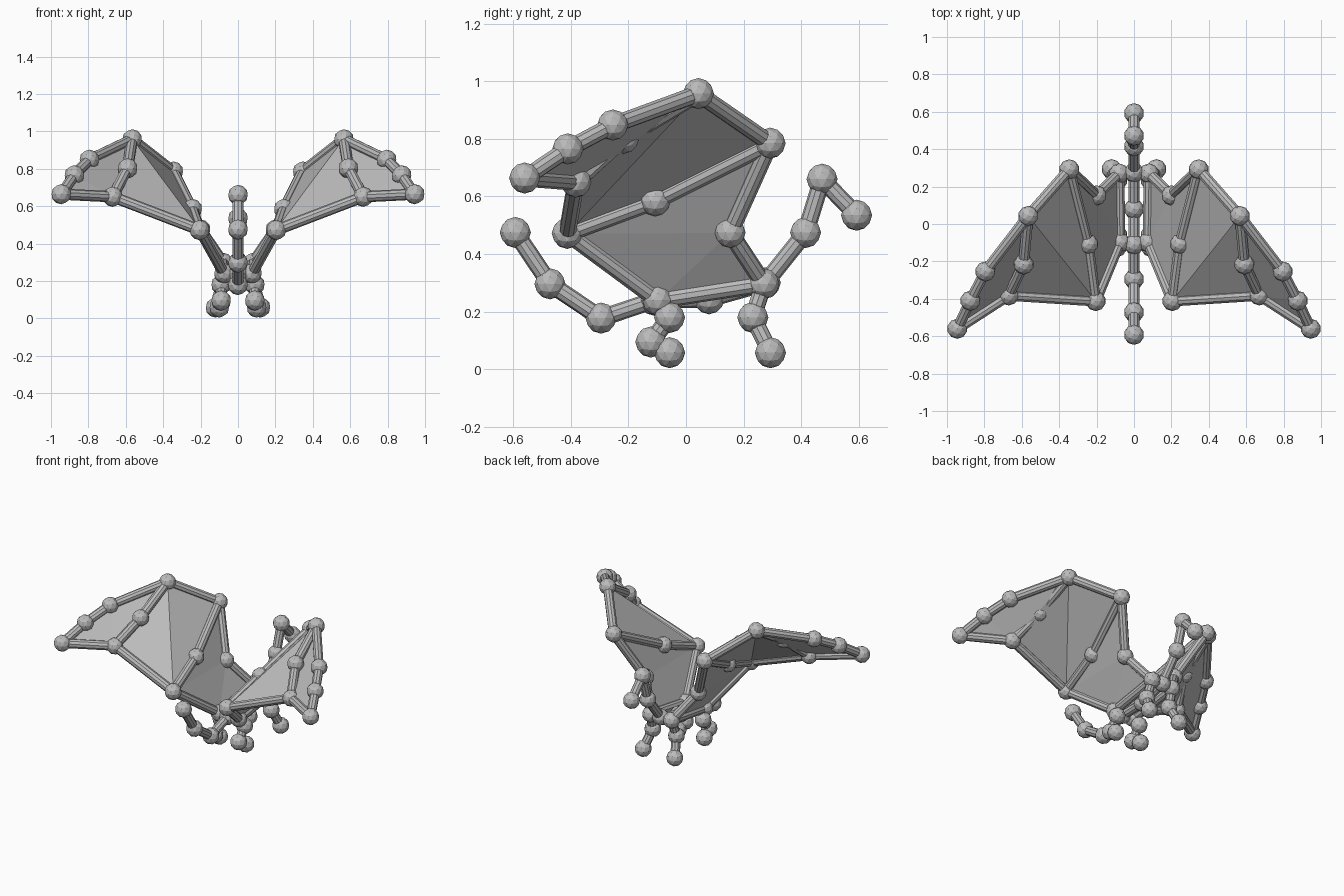
import bpy, bmesh
from mathutils import Vector, Matrix

if "Cube" in bpy.data.objects:
    bpy.data.objects.remove(bpy.data.objects["Cube"])

BALL, BONE = 0.054, 0.03

grey = bpy.data.materials.new("plain grey")
grey.diffuse_color = (0.5, 0.5, 0.5, 1)
grey.use_nodes = True
grey.node_tree.nodes["Principled BSDF"].inputs["Base Color"].default_value = grey.diffuse_color


def finish(name, bm):
    mesh = bpy.data.meshes.new(name)
    bm.to_mesh(mesh)
    bm.free()
    mesh.materials.append(grey)
    obj = bpy.data.objects.new(name, mesh)
    bpy.context.collection.objects.link(obj)
    return obj


def add_ball(bm, p, r=BALL):
    bmesh.ops.create_icosphere(bm, subdivisions=2, radius=r,
                               matrix=Matrix.Translation(p))


def add_bone(bm, a, b, r=BONE):
    a, b = Vector(a), Vector(b)
    d = b - a
    m = Matrix.Translation((a + b) / 2) @ d.to_track_quat('Z', 'Y').to_matrix().to_4x4()
    bmesh.ops.create_cone(bm, cap_ends=True, segments=10, radius1=r, radius2=r,
                          depth=d.length, matrix=m)


def flip(p, s):
    return Vector((p[0] * s, p[1], p[2]))


def chains(name, paths, s=1):
    """Balls at every joint, bones along each path."""
    bm = bmesh.new()
    seen = set()
    for path in paths:
        for p in path:
            if p not in seen:
                seen.add(p)
                add_ball(bm, flip(p, s))
        for a, b in zip(path, path[1:]):
            add_bone(bm, flip(a, s), flip(b, s))
    return finish(name, bm)


# Spine joints
pelvis, belly, chest = (0, -0.11, 0.24), (0, 0.08, 0.245), (0, 0.275, 0.30)
chains("body", [[pelvis, belly, chest]])
chains("neck_and_head", [[chest, (0, 0.415, 0.475), (0, 0.472, 0.66), (0, 0.592, 0.535)]])
chains("tail", [[pelvis, (0, -0.295, 0.178), (0, -0.472, 0.297), (0, -0.592, 0.475)]])

# Side joints (right side, mirrored by sign)
shoulder, hip = (0.08, 0.27, 0.297), (0.075, -0.098, 0.24)
root = (0.2, 0.153, 0.475)
elbow, wrist = (0.346, 0.292, 0.785), (0.566, 0.043, 0.957)
f1a, f1b, tip1 = (0.795, -0.254, 0.848), (0.875, -0.41, 0.765), (0.945, -0.56, 0.664)
m2, tip2 = (0.59, -0.216, 0.802), (0.67, -0.382, 0.65)
m3, tip3 = (0.245, -0.107, 0.585), (0.205, -0.412, 0.472)

for side, s in (("right", 1), ("left", -1)):
    # Legs
    chains(side + "_front_leg", [[chest, shoulder, (0.09, 0.232, 0.18), (0.12, 0.293, 0.058)]], s)
    chains(side + "_hind_leg", [[pelvis, hip, (0.09, -0.057, 0.18),
                                 (0.09, -0.122, 0.095), (0.1, -0.057, 0.058)]], s)
    # Wing frame: arm, fingers and trailing edge
    chains(side + "_wing_frame", [[shoulder, root, elbow, wrist, f1a, f1b, tip1, tip2, tip3, hip, shoulder],
                                  [wrist, m2, tip2], [elbow, m3, tip3]], s)
    # Wing skin panels
    bm = bmesh.new()
    for panel in ((shoulder, root, hip), (root, tip3, hip), (root, elbow, tip3),
                  (elbow, wrist, tip3), (wrist, tip2, tip3),
                  (wrist, f1a, tip2), (f1a, f1b, tip2), (f1b, tip1, tip2)):
        bm.faces.new([bm.verts.new(flip(p, s)) for p in panel])
    bmesh.ops.remove_doubles(bm, verts=bm.verts, dist=1e-5)
    bmesh.ops.recalc_face_normals(bm, faces=bm.faces)
    skin = finish(side + "_wing_skin", bm)
    mod = skin.modifiers.new("thickness", 'SOLIDIFY')
    mod.thickness, mod.offset = 0.006, 0
